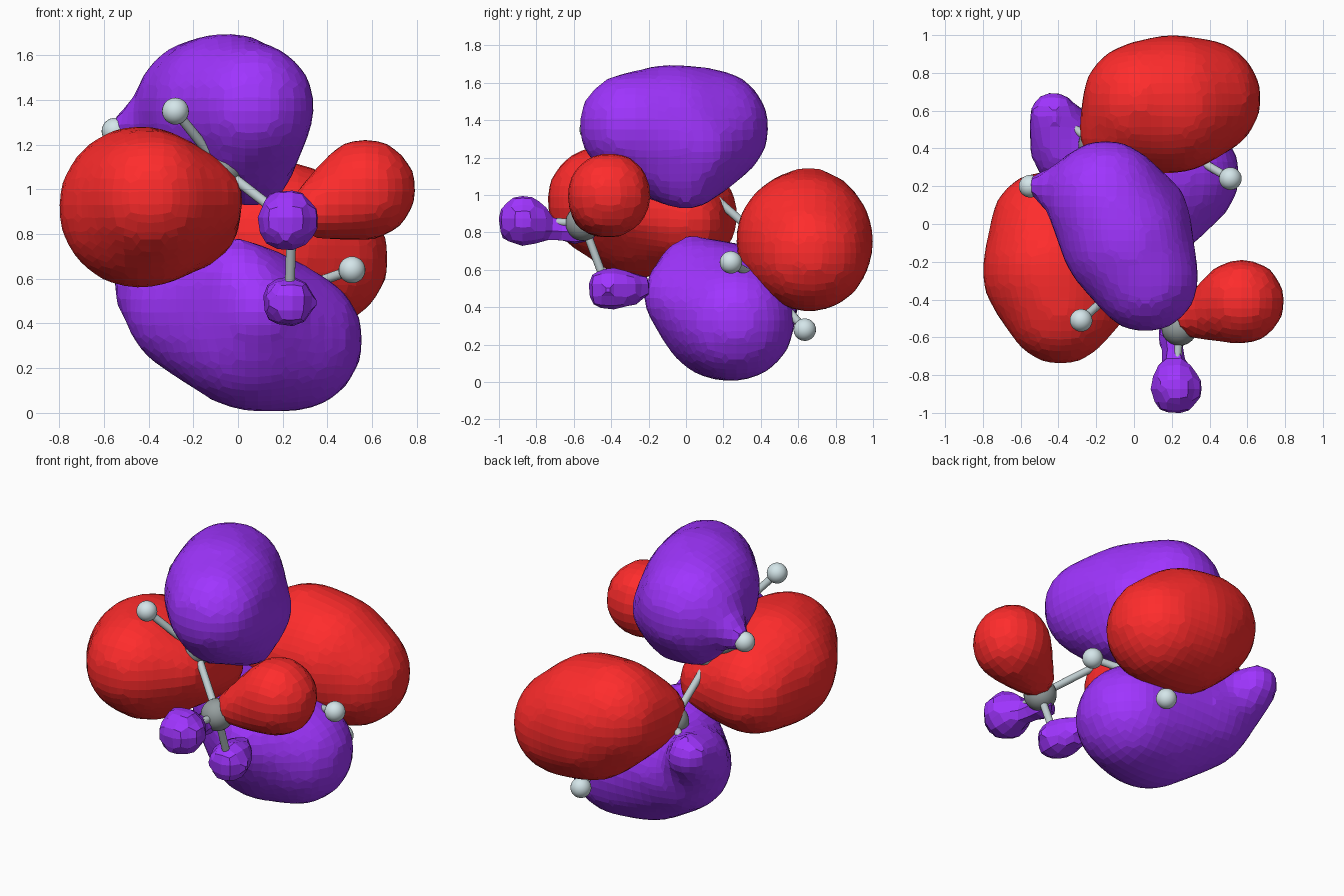
import bpy, bmesh
from mathutils import Vector, Matrix

if "Cube" in bpy.data.objects:
    bpy.data.objects.remove(bpy.data.objects["Cube"])


def material(name, rgb):
    m = bpy.data.materials.new(name)
    m.diffuse_color = (*rgb, 1)
    m.use_nodes = True
    m.node_tree.nodes["Principled BSDF"].inputs["Base Color"].default_value = m.diffuse_color
    return m


RED = material("red", (1.0, 0.025, 0.025))
PURPLE = material("purple", (0.35, 0.035, 1.0))
CARBON = material("dark_grey", (0.30, 0.34, 0.34))
HYDRO = material("pale_grey", (0.66, 0.79, 0.82))
BOND = material("bond_grey", (0.52, 0.61, 0.63))


def finish(bm, name, mat):
    me = bpy.data.meshes.new(name)
    bm.to_mesh(me)
    bm.free()
    ob = bpy.data.objects.new(name, me)
    bpy.context.collection.objects.link(ob)
    me.materials.append(mat)
    return ob


def ball(name, pos, r, mat):
    bm = bmesh.new()
    bmesh.ops.create_uvsphere(bm, u_segments=24, v_segments=16, radius=r,
                              matrix=Matrix.Translation(pos))
    for f in bm.faces:
        f.smooth = True
    finish(bm, name, mat)


def stick(name, a, b, r, mat):
    a, b = Vector(a), Vector(b)
    rot = (b - a).to_track_quat('Z', 'Y').to_matrix().to_4x4()
    bm = bmesh.new()
    bmesh.ops.create_cone(bm, cap_ends=True, segments=16, radius1=r, radius2=r,
                          depth=(b - a).length,
                          matrix=Matrix.Translation((a + b) / 2) @ rot)
    for f in bm.faces:
        f.smooth = len(f.verts) == 4
    finish(bm, name, mat)


def lobe(name, mat, *groups, voxel=0.06, smooth=4):
    """Each group is a hull around spheres (x, y, z, r); groups are fused."""
    total = bmesh.new()
    for spheres in groups:
        bm = bmesh.new()
        for x, y, z, r in spheres:
            bmesh.ops.create_icosphere(bm, subdivisions=3, radius=r,
                                       matrix=Matrix.Translation((x, y, z)))
        if len(spheres) > 1:
            pts = [v.co.copy() for v in bm.verts]
            bm.clear()
            for p in pts:
                bm.verts.new(p)
            res = bmesh.ops.convex_hull(bm, input=bm.verts[:])
            junk = {g for g in res["geom_interior"] + res["geom_unused"]
                    if isinstance(g, bmesh.types.BMVert)}
            bmesh.ops.delete(bm, geom=list(junk), context='VERTS')
        tmp = bpy.data.meshes.new("tmp")
        bm.to_mesh(tmp)
        bm.free()
        total.from_mesh(tmp)
        bpy.data.meshes.remove(tmp)
    ob = finish(total, name, mat)
    mod = ob.modifiers.new("skin", 'REMESH')
    mod.mode = 'VOXEL'
    mod.voxel_size = voxel
    mod = ob.modifiers.new("soften", 'SMOOTH')
    mod.factor = 0.5
    mod.iterations = smooth


# Carbon chain
C = [(0.24, -0.55, 0.85), (-0.07, -0.32, 1.09), (-0.24, 0.08, 1.05),
     (-0.20, 0.42, 0.75), (0.20, 0.42, 0.53)]
for i, p in enumerate(C):
    ball(f"carbon_{i + 1}", p, 0.095, CARBON)
for i in range(4):
    stick(f"chain_bond_{i + 1}", C[i], C[i + 1], 0.022, BOND)

# Hydrogens: (parent carbon, position)
H = [(0, (0.22, -0.86, 0.86)), (0, (0.23, -0.42, 0.50)), (0, (0.56, -0.45, 0.99)),
     (1, (-0.28, -0.51, 1.35)), (2, (-0.55, 0.20, 1.26)), (3, (-0.44, 0.60, 0.67)),
     (4, (0.51, 0.24, 0.64)), (4, (0.29, 0.635, 0.28))]
for i, (c, p) in enumerate(H):
    ball(f"hydrogen_{i + 1}", p, 0.06, HYDRO)
    stick(f"hydrogen_bond_{i + 1}", C[c], p, 0.022, BOND)

# Large lobes on the chain
lobe("upper_purple_lobe", PURPLE,
     [(-0.05, -0.08, 1.36, 0.345), (-0.15, 0.13, 1.36, 0.32),
      (0.06, -0.29, 1.37, 0.29), (0.07, 0.05, 1.25, 0.23),
      (0.07, 0.0, 1.08, 0.17), (-0.16, 0.09, 1.14, 0.17), (0.0, -0.27, 1.17, 0.16)],
     [(-0.33, 0.18, 1.33, 0.16), (-0.50, 0.2, 1.27, 0.085)])
lobe("left_red_lobe", RED,
     [(-0.44, -0.25, 0.92, 0.37), (-0.39, -0.45, 0.97, 0.30),
      (-0.47, -0.01, 0.89, 0.295), (-0.17, -0.35, 0.96, 0.20),
      (-0.20, 0.0, 0.85, 0.21)])
lobe("back_red_lobe", RED,
     [(0.20, 0.635, 0.755, 0.375), (0.36, 0.665, 0.69, 0.32), (0.04, 0.65, 0.83, 0.32),
      (-0.10, 0.48, 0.80, 0.20), (0.2, 0.46, 0.70, 0.18)])
lobe("lower_purple_lobe", PURPLE,
     [(0.07, 0.215, 0.37, 0.37), (0.24, 0.26, 0.325, 0.325),
      (-0.22, 0.33, 0.45, 0.28), (0.0, 0.03, 0.6, 0.185), (0.10, -0.05, 0.46, 0.19)],
     [(-0.22, 0.33, 0.45, 0.28), (-0.37, 0.41, 0.56, 0.19)],
     [(-0.37, 0.41, 0.56, 0.19), (-0.43, 0.59, 0.66, 0.13)])

# Small lobes on the end group
lobe("end_red_lobe", RED,
     [(0.57, -0.41, 1.0, 0.235), (0.31, -0.5, 0.89, 0.11)])
lobe("front_purple_bulb", PURPLE,
     [(0.22, -0.868, 0.86, 0.15)],
     [(0.22, -0.8, 0.85, 0.07), (0.19, -0.56, 0.79, 0.08)], voxel=0.07, smooth=1)
lobe("low_purple_bulb", PURPLE,
     [(0.23, -0.41, 0.50, 0.13), (0.19, -0.26, 0.5, 0.09)], voxel=0.07, smooth=1)
